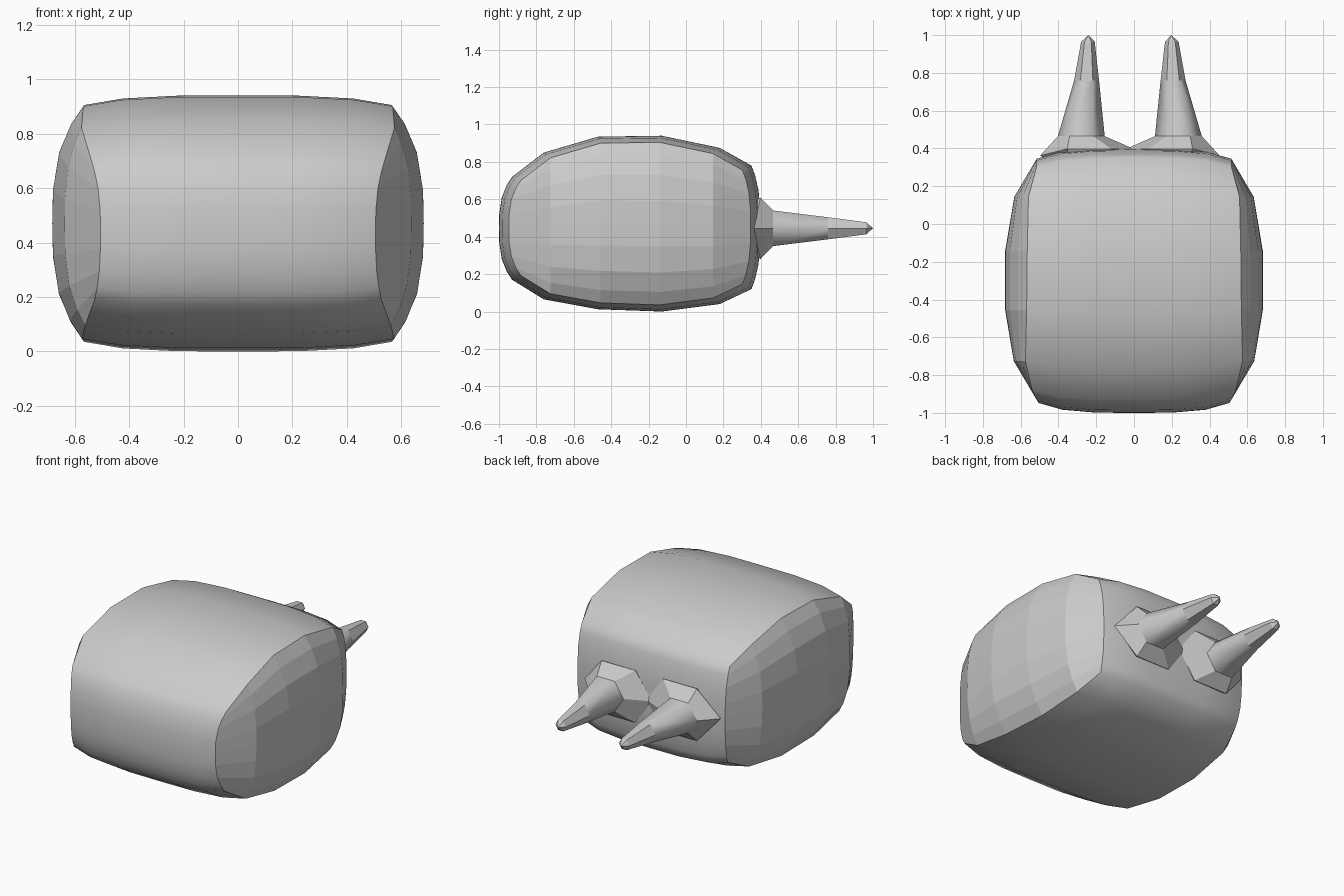
import bpy, bmesh, math

if "Cube" in bpy.data.objects:
    bpy.data.objects.remove(bpy.data.objects["Cube"])


def finish(bm, name):
    bmesh.ops.recalc_face_normals(bm, faces=bm.faces)
    mesh = bpy.data.meshes.new(name)
    bm.to_mesh(mesh)
    bm.free()
    obj = bpy.data.objects.new(name, mesh)
    bpy.context.collection.objects.link(obj)
    return obj


# Body side outline as columns: y, top z, bottom z, end bulge
COLUMNS = [(-0.93, 0.72, 0.17, -0.07), (-0.76, 0.85, 0.065, 0),
           (-0.47, 0.935, 0.012, 0), (-0.13, 0.94, 0.0, 0),
           (0.18, 0.875, 0.04, 0), (0.35, 0.78, 0.12, 0.048)]
ROWS = [0, 0.08, 0.2, 0.36, 0.5, 0.64, 0.8, 0.92, 1]
STATIONS = [-1, -0.75, -0.4, 0, 0.4, 0.75, 1]
NC, NR = len(COLUMNS), len(ROWS)


def outline(i, j):
    y, top, bottom, bulge = COLUMNS[i]
    q = ROWS[j]
    return y + bulge * (1 - abs(2 * q - 1) ** 3), top + (bottom - top) * q


def point(i, j, t):
    """Point on the barrel (or on the cap when |t| = 1)."""
    y, z = outline(i, j)
    ye, ze = -0.3 + (y + 0.3) * 0.925, 0.47 + (z - 0.47) * 0.925
    v, w = abs(ye + 0.295) / 0.665, abs(ze - 0.47) / 0.45
    x = 0.684 - 0.19 * v ** 3.2 - 0.13 * w ** 3
    s = 1 - 0.075 * t ** 4
    return x * t, -0.3 + (y + 0.3) * s, 0.47 + (z - 0.47) * s


# Body: smooth barrel skin closed by two flat-faceted bulging sides
bm = bmesh.new()
ring_ids = ([(i, 0) for i in range(NC)]
            + [(NC - 1, j) for j in range(1, NR)]
            + [(i, NR - 1) for i in range(NC - 2, -1, -1)]
            + [(0, j) for j in range(NR - 2, 0, -1)])
caps = {t: {(i, j): bm.verts.new(point(i, j, t))
            for i in range(NC) for j in range(NR)} for t in (-1, 1)}
rings = [[caps[t][k] if abs(t) == 1 else bm.verts.new(point(*k, t))
          for k in ring_ids] for t in STATIONS]
for a, b in zip(rings, rings[1:]):
    for k in range(len(a)):
        m = (k + 1) % len(a)
        bm.faces.new((a[k], a[m], b[m], b[k])).smooth = True
for g in caps.values():
    for i in range(NC - 1):
        for j in range(NR - 1):
            bm.faces.new((g[i, j], g[i + 1, j], g[i + 1, j + 1], g[i, j + 1]))
finish(bm, "body")

# Prongs: six-sided tapered pins with a flared foot (y, centre x, x radius, z radius)
PRONG = [(0.30, 0.21, 0.17, 0.13), (0.398, 0.215, 0.235, 0.19),
         (0.465, 0.257, 0.124, 0.11), (0.76, 0.229, 0.066, 0.068),
         (0.965, 0.222, 0.036, 0.037)]


def prong(side, name):
    bm = bmesh.new()
    rings = []
    for n, (y, cx, rx, rz) in enumerate(PRONG):
        ring = []
        for k in range(6):
            a = k * math.pi / 3
            px, py = cx + rx * math.cos(a), y
            if n == 1 and k == 0:          # outer foot corner wraps round the body edge
                px, py = 0.475, 0.362
            ring.append(bm.verts.new((-0.022 + side * px, py, 0.445 + rz * math.sin(a))))
        rings.append(ring)
    tip = bm.verts.new((-0.022 + side * 0.219, 1.0, 0.446))
    for n, (a, b) in enumerate(zip(rings, rings[1:])):
        for k in range(6):
            m = (k + 1) % 6
            bm.faces.new((a[k], a[m], b[m], b[k])).smooth = n == 2
    for k in range(6):
        bm.faces.new((rings[-1][k], rings[-1][(k + 1) % 6], tip))
    bm.faces.new(rings[0])
    finish(bm, name)


prong(-1, "left_prong")
prong(1, "right_prong")
